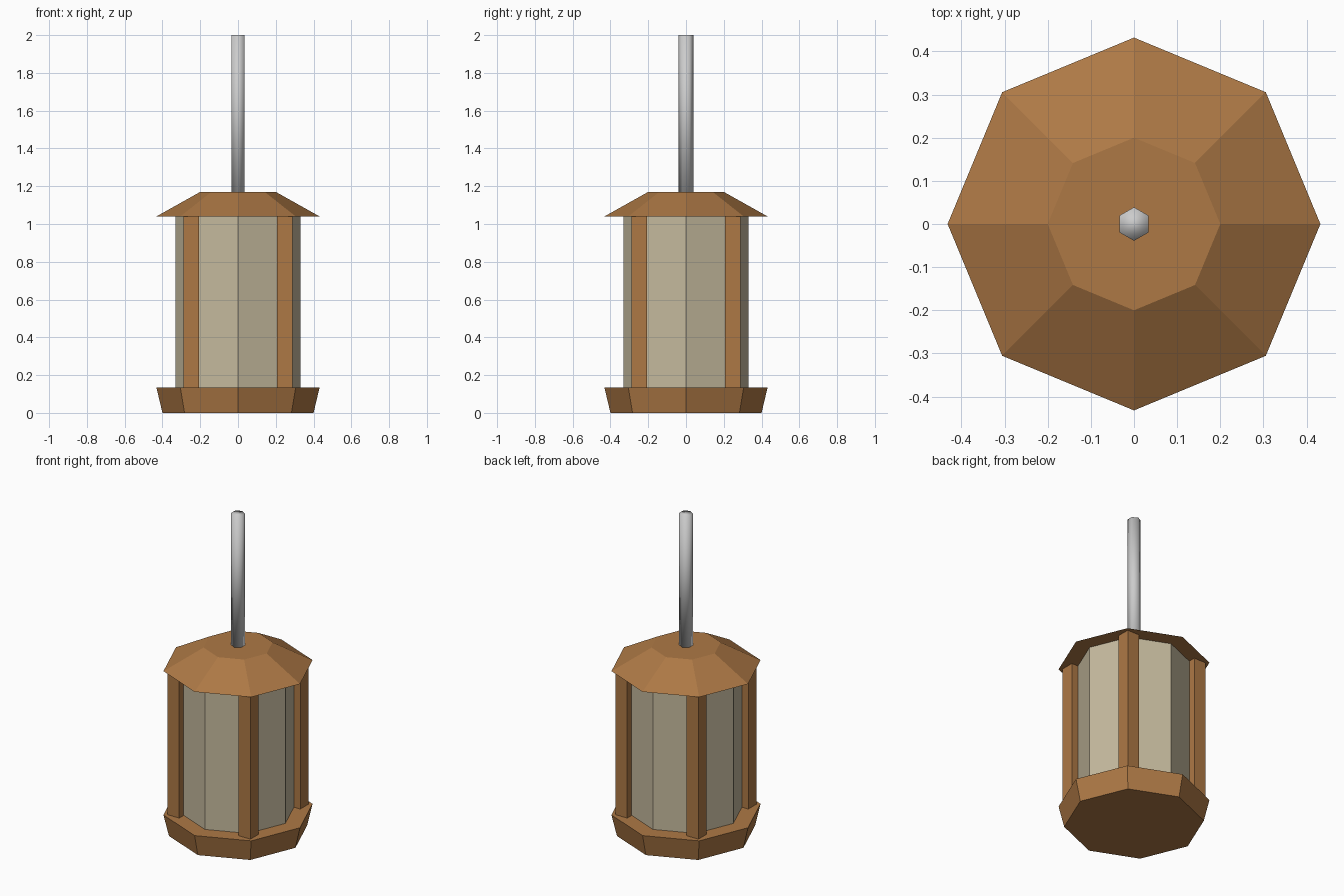
import bpy, bmesh
from math import cos, sin, pi

if "Cube" in bpy.data.objects:
    bpy.data.objects.remove(bpy.data.objects["Cube"])


def material(name, color):
    m = bpy.data.materials.new(name)
    m.diffuse_color = color
    m.use_nodes = True
    m.node_tree.nodes["Principled BSDF"].inputs["Base Color"].default_value = m.diffuse_color
    return m


wood = material("wood", (0.42, 0.19, 0.06, 1))
glass = material("frosted_glass", (0.56, 0.49, 0.34, 1))


def prism(name, sides, r0, r1, z0, z1, mat=None, turn=0.0, at=(0, 0), smooth=False):
    """Capped prism or frustum with its first corner at angle `turn`."""
    bm = bmesh.new()
    rings = []
    for r, z in ((r0, z0), (r1, z1)):
        rings.append([bm.verts.new((at[0] + r * cos(turn + 2 * pi * i / sides),
                                    at[1] + r * sin(turn + 2 * pi * i / sides), z))
                      for i in range(sides)])
    low, high = rings
    for i in range(sides):
        j = (i + 1) % sides
        bm.faces.new((low[i], low[j], high[j], high[i]))
    bm.faces.new(low[::-1])
    bm.faces.new(high)
    for f in bm.faces:
        f.smooth = smooth
    mesh = bpy.data.meshes.new(name)
    bm.to_mesh(mesh)
    bm.free()
    if mat:
        mesh.materials.append(mat)
    ob = bpy.data.objects.new(name, mesh)
    bpy.context.collection.objects.link(ob)
    return ob


# Flared base, glass body and roof, all octagonal
prism("base", 8, 0.40, 0.432, 0.0, 0.135, wood)
prism("glass_body", 8, 0.33, 0.33, 0.135, 1.04, glass)
prism("roof", 8, 0.432, 0.20, 1.04, 1.17, wood)

# Four square corner posts
for label, sx, sy in (("front_left", -1, -1), ("front_right", 1, -1),
                      ("back_left", -1, 1), ("back_right", 1, 1)):
    prism(label + "_post", 4, 0.058, 0.058, 0.135, 1.04, wood,
          turn=pi / 4, at=(sx * 0.248, sy * 0.248))

# Six-sided hanging rod, smooth shaded
prism("hanging_rod", 6, 0.039, 0.039, 1.17, 2.0, turn=pi / 2, smooth=True)
